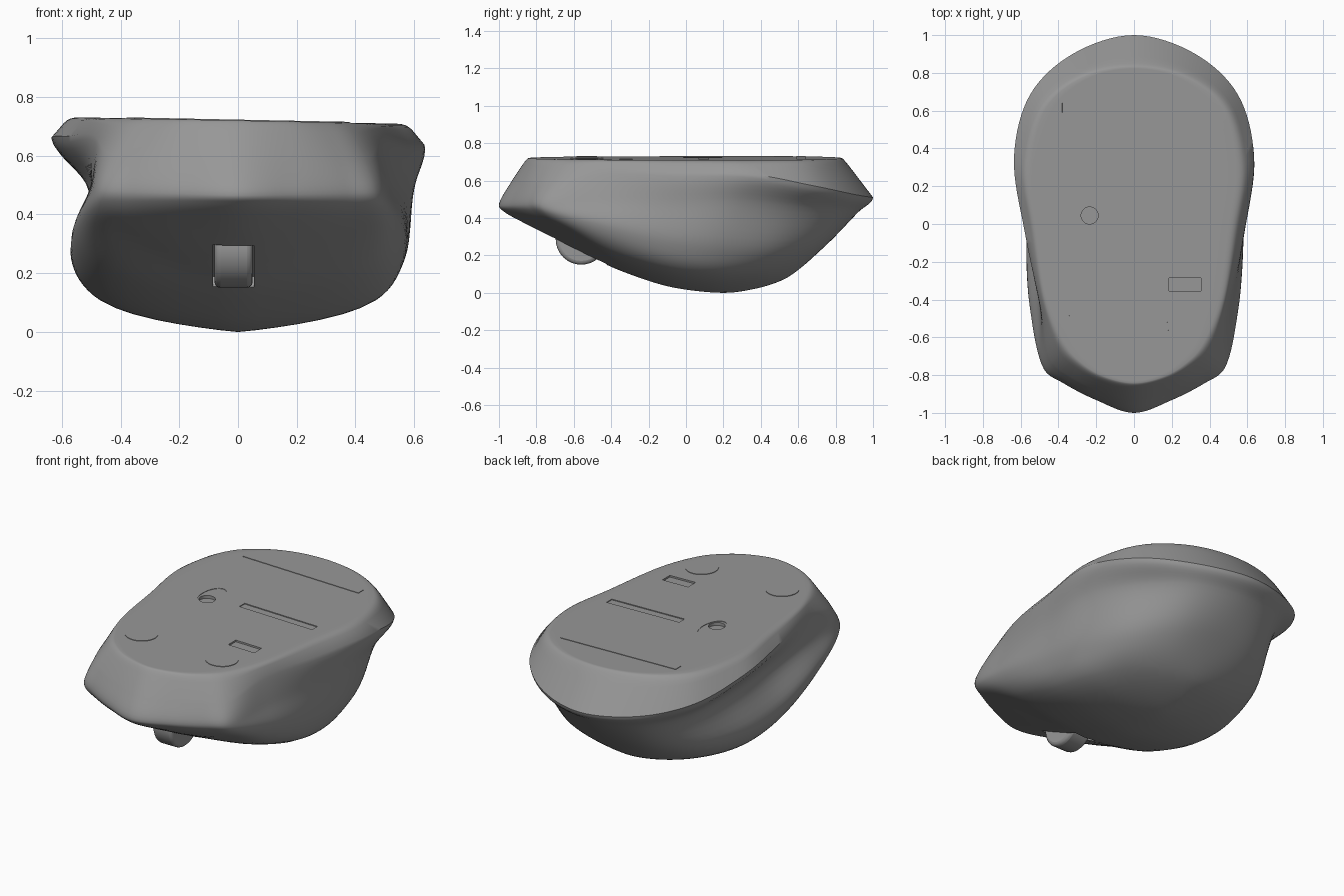
import bpy, bmesh, math
from mathutils import Vector

cube = bpy.data.objects.get("Cube")
if cube:
    bpy.data.objects.remove(cube, do_unlink=True)

# Half outlines of the shell, each running from front centre to back centre
FLAT = [(0, -.85, .72), (.18, -.81, .72), (.29, -.745, .72), (.375, -.66, .72), (.465, -.45, .72),
        (.53, -.05, .72), (.575, .3, .72), (.495, .62, .72), (.285, .785, .72), (0, .84, .72)]
RIM = [(0, -.93, .6), (.2, -.875, .6), (.34, -.805, .6), (.435, -.725, .6), (.49, -.46, .66),
       (.577, -.05, .655), (.635, .36, .645), (.547, .69, .58), (.325, .9, .53), (0, 1, .51)]
OUTER_WAIST = [(0, -1, .465), (.2, -.932, .47), (.37, -.845, .475), (.475, -.77, .48),
               (.525, -.47, .5), (.575, -.08, .48), (.595, .28, .49), (.49, .61, .46),
               (.29, .84, .44), (0, .92, .43)]
# The thumb side is hollowed out below the rim
THUMB_WAIST = OUTER_WAIST[:4] + [(.5, -.47, .5), (.495, -.1, .48), (.505, .27, .47),
                                 (.45, .6, .45)] + OUTER_WAIST[8:]
FLANK = [(0, -.975, .435), (.2, -.91, .435), (.37, -.82, .43), (.475, -.745, .425),
         (.55, -.45, .36), (.57, -.1, .27), (.55, .2, .23), (.45, .49, .22), (.26, .69, .24),
         (0, .75, .255)]
BELLY = [(0, -.85, .365), (.17, -.8, .36), (.32, -.73, .355), (.41, -.65, .34), (.465, -.4, .225),
         (.48, -.08, .13), (.45, .17, .1), (.34, .39, .095), (.18, .5, .085), (0, .54, .08)]
RIDGE = [(0, -.7, .29), (0, -.62, .245), (0, -.56, .215), (0, -.48, .175), (0, -.33, .11),
         (0, -.1, .035), (0, .1, .005), (0, .22, 0), (0, .3, .008), (0, .4, .028)]
LEAN = .02

plastic = bpy.data.materials.new("grey_plastic")
plastic.use_nodes = True
plastic.diffuse_color = (.31, .31, .31, 1)
plastic.node_tree.nodes["Principled BSDF"].inputs["Base Color"].default_value = (.31, .31, .31, 1)


def spline(points, before, after, steps):
    """Centripetal curve through all points."""
    p = [before] + points + [after]
    out = []
    for i in range(len(points) - 1):
        a, b, c, d = p[i:i + 4]
        ta = 0
        tb = ta + max((b - a).length, 1e-4) ** .5
        tc = tb + max((c - b).length, 1e-4) ** .5
        td = tc + max((d - c).length, 1e-4) ** .5
        for s in range(steps):
            t = tb + (tc - tb) * s / steps
            ab = a.lerp(b, (t - ta) / (tb - ta))
            bc = b.lerp(c, (t - tb) / (tc - tb))
            cd = c.lerp(d, (t - tc) / (td - tc))
            abc = ab.lerp(bc, (t - ta) / (tc - ta))
            bcd = bc.lerp(cd, (t - tb) / (td - tb))
            out.append(abc.lerp(bcd, (t - tb) / (tc - tb)))
    return out + [points[-1]]


def mirrored(v):
    return Vector((-v.x, v.y, v.z))


def outline(coords):
    pts = [Vector(c) for c in coords]
    return spline(pts, mirrored(pts[1]), mirrored(pts[-2]), 8)


def shell_columns(waist):
    """Strips from the middle of the flat base, over the rim, to the ridge."""
    columns = []
    for flat, *side in zip(*map(outline, (FLAT, RIM, waist, FLANK, BELLY, RIDGE))):
        centre = Vector((0, flat.y * .85, flat.z))
        start, end = flat.lerp(centre, .06), flat.lerp(side[0], .3)
        rounded = [start.lerp(flat, t / 4).lerp(flat.lerp(end, t / 4), t / 4) for t in range(5)]
        beyond = (side[-1] * 2 - side[-2]).lerp(mirrored(side[-2]), .7)
        columns.append([centre, flat.lerp(centre, .14)] + rounded + spline(side, flat, beyond, 7))
    return columns


def finish(obj, angle=40):
    bpy.ops.object.select_all(action='DESELECT')
    obj.select_set(True)
    bpy.context.view_layer.objects.active = obj
    obj.data.materials.clear()
    obj.data.materials.append(plastic)
    bpy.ops.object.shade_smooth_by_angle(angle=math.radians(angle))


def box(name, loc, size, rotation=(0, 0, 0)):
    bpy.ops.mesh.primitive_cube_add(size=1, location=loc, rotation=rotation)
    obj = bpy.context.object
    obj.name = name
    obj.scale = size
    return obj


def disc(name, loc, radius, depth, stretch=1, rotation=(0, 0, 0)):
    bpy.ops.mesh.primitive_cylinder_add(vertices=32, radius=radius, depth=depth,
                                        location=loc, rotation=rotation)
    obj = bpy.context.object
    obj.name = name
    obj.scale.y = stretch
    return obj


def cut(body, cutter):
    cutter.hide_render = True
    mod = body.modifiers.new(cutter.name, 'BOOLEAN')
    mod.operation, mod.solver, mod.object = 'DIFFERENCE', 'EXACT', cutter
    bpy.context.view_layer.objects.active = body
    bpy.ops.object.modifier_apply(modifier=mod.name)
    bpy.data.objects.remove(cutter, do_unlink=True)


# Shell
bm = bmesh.new()
for sign, waist in ((1, OUTER_WAIST), (-1, THUMB_WAIST)):
    grid = [[bm.verts.new((v.x * sign, v.y, v.z)) for v in col] for col in shell_columns(waist)]
    for left, right in zip(grid, grid[1:]):
        for j in range(len(left) - 1):
            bm.faces.new((left[j], left[j + 1], right[j + 1], right[j]))
bmesh.ops.remove_doubles(bm, verts=bm.verts, dist=1e-4)
bmesh.ops.dissolve_degenerate(bm, edges=bm.edges, dist=1e-5)
bmesh.ops.recalc_face_normals(bm, faces=bm.faces)
mesh = bpy.data.meshes.new("shell")
bm.to_mesh(mesh)
bm.free()
shell = bpy.data.objects.new("shell", mesh)
bpy.context.collection.objects.link(shell)

# Scroll wheel slot, sensor well, switch well and label groove
cut(shell, box("wheel_slot", (-.015, -.565, .225), (.14, .32, .08), (math.radians(-27), 0, 0)))
cut(shell, disc("sensor_recess", (-.235, .09, .745), .06, .055, 1.8))
cut(shell, disc("sensor_well", (-.235, .045, .74), .045, .08))
cut(shell, box("switch_well", (.27, -.32, .735), (.17, .07, .05)))
cut(shell, box("label_groove", (.2, .095, .73), (.48, .05, .03)))

# Slight sideways lean of the flat base
for v in shell.data.vertices:
    v.co.z -= LEAN * v.co.x * min(1, max(0, (v.co.z - .4) / .2))
finish(shell)

# Scroll wheel
wheel = disc("scroll_wheel", (-.015, -.56, .287), .137, .13, rotation=(0, math.pi / 2, 0))
bevel = wheel.modifiers.new("Bevel", 'BEVEL')
bevel.width, bevel.segments = .02, 3
finish(wheel)

# Glide feet: two front pads and one back strip, lying on the leaning base
for side, name in ((1, "left"), (-1, "right")):
    x = .265 * side
    finish(disc(name + "_front_foot", (x, -.53, .718 - LEAN * x), .09, .01, rotation=(0, LEAN, 0)))
finish(box("back_foot", (0, .615, .718), (.76, .05, .01), (0, LEAN, 0)))
